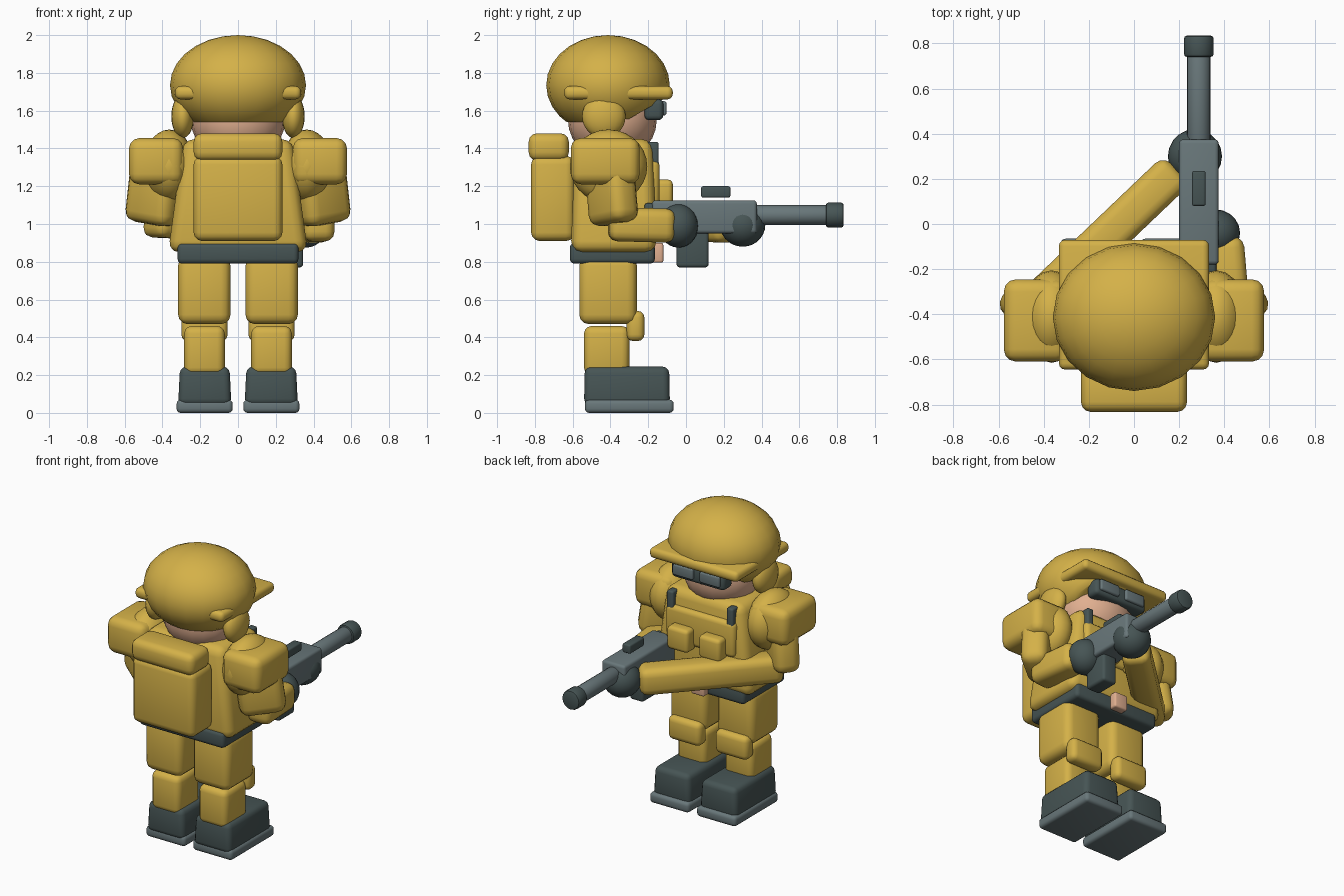
import bpy, bmesh, math
from mathutils import Vector, Matrix

if "Cube" in bpy.data.objects:
    bpy.data.objects.remove(bpy.data.objects["Cube"])


def material(name, rgb):
    m = bpy.data.materials.new(name)
    m.diffuse_color = (*rgb, 1)
    m.use_nodes = True
    m.node_tree.nodes["Principled BSDF"].inputs["Base Color"].default_value = m.diffuse_color
    return m


YELLOW = material("mustard cloth", (0.66, 0.44, 0.065))
DARK = material("dark slate", (0.062, 0.09, 0.09))
GREY = material("grey metal", (0.14, 0.185, 0.195))
SKIN = material("skin", (0.75, 0.43, 0.28))


def finish(name, bm, mat):
    bmesh.ops.recalc_face_normals(bm, faces=bm.faces[:])
    me = bpy.data.meshes.new(name)
    bm.to_mesh(me)
    bm.free()
    ob = bpy.data.objects.new(name, me)
    bpy.context.collection.objects.link(ob)
    me.materials.append(mat)
    bpy.ops.object.select_all(action='DESELECT')
    ob.select_set(True)
    bpy.context.view_layer.objects.active = ob
    bpy.ops.object.shade_smooth_by_angle(angle=math.radians(35))
    return ob


def round_box(size, bevel, taper=(1, 1)):
    """Centred box with rounded edges; taper scales the top in x and y."""
    bm = bmesh.new()
    bmesh.ops.create_cube(bm, size=1)
    for v in bm.verts:
        k = taper if v.co.z > 0 else (1, 1)
        v.co = (v.co.x * size[0] * k[0], v.co.y * size[1] * k[1], v.co.z * size[2])
    bmesh.ops.bevel(bm, geom=bm.edges[:], offset=bevel, segments=3, profile=0.5, affect='EDGES')
    return bm


def box(name, x, y, z, mat, bevel=0.03, taper=(1, 1)):
    """Box given by its (low, high) range on each axis."""
    bm = round_box([b - a for a, b in (x, y, z)], bevel, taper)
    bmesh.ops.translate(bm, verts=bm.verts[:], vec=[(a + b) / 2 for a, b in (x, y, z)])
    return finish(name, bm, mat)


def ball(name, center, radii, mat, cuts=()):
    """Ellipsoid, optionally trimmed by (point, normal) planes."""
    bm = bmesh.new()
    bmesh.ops.create_uvsphere(bm, u_segments=20, v_segments=14, radius=1)
    bmesh.ops.transform(bm, verts=bm.verts[:],
                        matrix=Matrix.Translation(center) @ Matrix.Diagonal((*radii, 1)))
    for co, no in cuts:
        bmesh.ops.bisect_plane(bm, geom=bm.verts[:] + bm.edges[:] + bm.faces[:],
                               plane_co=co, plane_no=no, clear_outer=True)
        bmesh.ops.holes_fill(bm, edges=[e for e in bm.edges if e.is_boundary])
    return finish(name, bm, mat)


def limb(name, a, b, width, depth, mat, bevel=0.05):
    """Rounded box stretched between two points."""
    a, b = Vector(a), Vector(b)
    d = b - a
    bm = round_box((width, depth, d.length), bevel)
    rot = d.to_track_quat('Z', 'Y').to_matrix().to_4x4()
    bmesh.ops.transform(bm, verts=bm.verts[:], matrix=Matrix.Translation((a + b) / 2) @ rot)
    return finish(name, bm, mat)


def tube(name, x, z, y0, y1, r, mat, bevel=0.01):
    """Cylinder lying along y."""
    bm = bmesh.new()
    bmesh.ops.create_cone(bm, cap_ends=True, segments=16, radius1=r, radius2=r, depth=y1 - y0)
    rims = [e for e in bm.edges if any(len(f.verts) > 4 for f in e.link_faces)]
    bmesh.ops.bevel(bm, geom=rims, offset=bevel, segments=2, profile=0.5, affect='EDGES')
    bmesh.ops.transform(bm, verts=bm.verts[:], matrix=Matrix.Translation((x, (y0 + y1) / 2, z))
                        @ Matrix.Rotation(math.pi / 2, 4, 'X'))
    return finish(name, bm, mat)


# Head and helmet
ball("head", (0, -0.39, 1.55), (0.25, 0.235, 0.22), SKIN)
ball("helmet", (0, -0.413, 1.735), (0.36, 0.327, 0.265), YELLOW,
     cuts=[((0, -0.4, 1.54), (0, 0, -1)), ((0, -0.33, 1.54), (0, 0.5, -0.87))])
box("helmet_brim", (-0.333, 0.333), (-0.645, -0.07), (1.66, 1.73), YELLOW, 0.028)
box("goggles", (-0.2, 0.2), (-0.22, -0.12), (1.55, 1.66), DARK, 0.025)

# Torso, belt and pack
box("torso", (-0.37, 0.37), (-0.61, -0.155), (0.85, 1.45), YELLOW, 0.06, (0.78, 0.9))
box("chest_plate", (-0.26, 0.26), (-0.25, -0.14), (1.1, 1.34), YELLOW, 0.03)
box("belt", (-0.32, 0.32), (-0.615, -0.165), (0.79, 0.9), DARK, 0.025)
box("buckle", (-0.05, 0.05), (-0.18, -0.12), (0.795, 0.9), SKIN, 0.012)
box("backpack", (-0.235, 0.235), (-0.82, -0.59), (0.91, 1.36), YELLOW, 0.045)
box("bedroll", (-0.235, 0.235), (-0.833, -0.62), (1.335, 1.48), YELLOW, 0.045)

# Paired parts
for side, s in (("right", 1), ("left", -1)):
    def span(a, b):
        return tuple(sorted((a * s, b * s)))
    ball(side + "_ear_flap", (0.293 * s, -0.435, 1.57), (0.06, 0.115, 0.115), YELLOW)
    box(side + "_lens", span(0.025, 0.175), (-0.14, -0.103), (1.575, 1.65), GREY, 0.012)
    box(side + "_strap", span(0.2, 0.25), (-0.21, -0.145), (1.2, 1.435), DARK, 0.012)
    box(side + "_pouch", span(0.04, 0.2), (-0.17, -0.07), (1.08, 1.235), YELLOW, 0.025)
    ball(side + "_shoulder", (0.365 * s, -0.41, 1.305), (0.135, 0.205, 0.195), YELLOW)
    box(side + "_shoulder_pad", span(0.29, 0.577), (-0.61, -0.245), (1.21, 1.455), YELLOW, 0.055)
    limb(side + "_upper_arm", (0.42 * s, -0.41, 1.36), (0.46 * s, -0.38, 1.0),
         0.17, 0.29, YELLOW, 0.06)
    # Legs and boots
    box(side + "_thigh", span(0.04, 0.317), (-0.565, -0.26), (0.47, 0.83), YELLOW, 0.05)
    box(side + "_knee_pad", span(0.055, 0.3), (-0.315, -0.22), (0.38, 0.54), YELLOW, 0.035)
    box(side + "_shin", span(0.07, 0.285), (-0.54, -0.3), (0.2, 0.46), YELLOW, 0.04)
    box(side + "_boot", span(0.035, 0.317), (-0.54, -0.085), (0.04, 0.245), DARK, 0.035,
        (0.93, 0.98))
    box(side + "_sole", span(0.028, 0.325), (-0.535, -0.065), (0, 0.07), GREY, 0.022)

# Forearms and gloved hands
limb("right_forearm", (0.43, -0.41, 1.0), (0.4, -0.06, 0.99), 0.17, 0.18, YELLOW)
ball("right_hand", (0.36, -0.04, 0.99), (0.11, 0.105, 0.115), DARK)
limb("left_forearm", (-0.46, -0.38, 1.02), (0.19, 0.24, 0.99), 0.175, 0.18, YELLOW)
ball("left_hand", (0.27, 0.3, 0.995), (0.12, 0.12, 0.115), DARK)

# Rifle
box("rifle_body", (0.2, 0.375), (-0.18, 0.375), (0.95, 1.125), GREY, 0.018)
box("rifle_stock", (0.22, 0.365), (-0.22, -0.12), (0.97, 1.11), DARK, 0.015)
box("rifle_magazine", (0.24, 0.345), (-0.05, 0.12), (0.77, 0.98), DARK, 0.018)
box("rifle_sight", (0.257, 0.317), (0.08, 0.235), (1.14, 1.2), DARK, 0.01)
tube("rifle_barrel", 0.287, 1.047, 0.35, 0.78, 0.053, GREY)
tube("rifle_muzzle", 0.287, 1.047, 0.74, 0.835, 0.066, DARK, 0.014)
